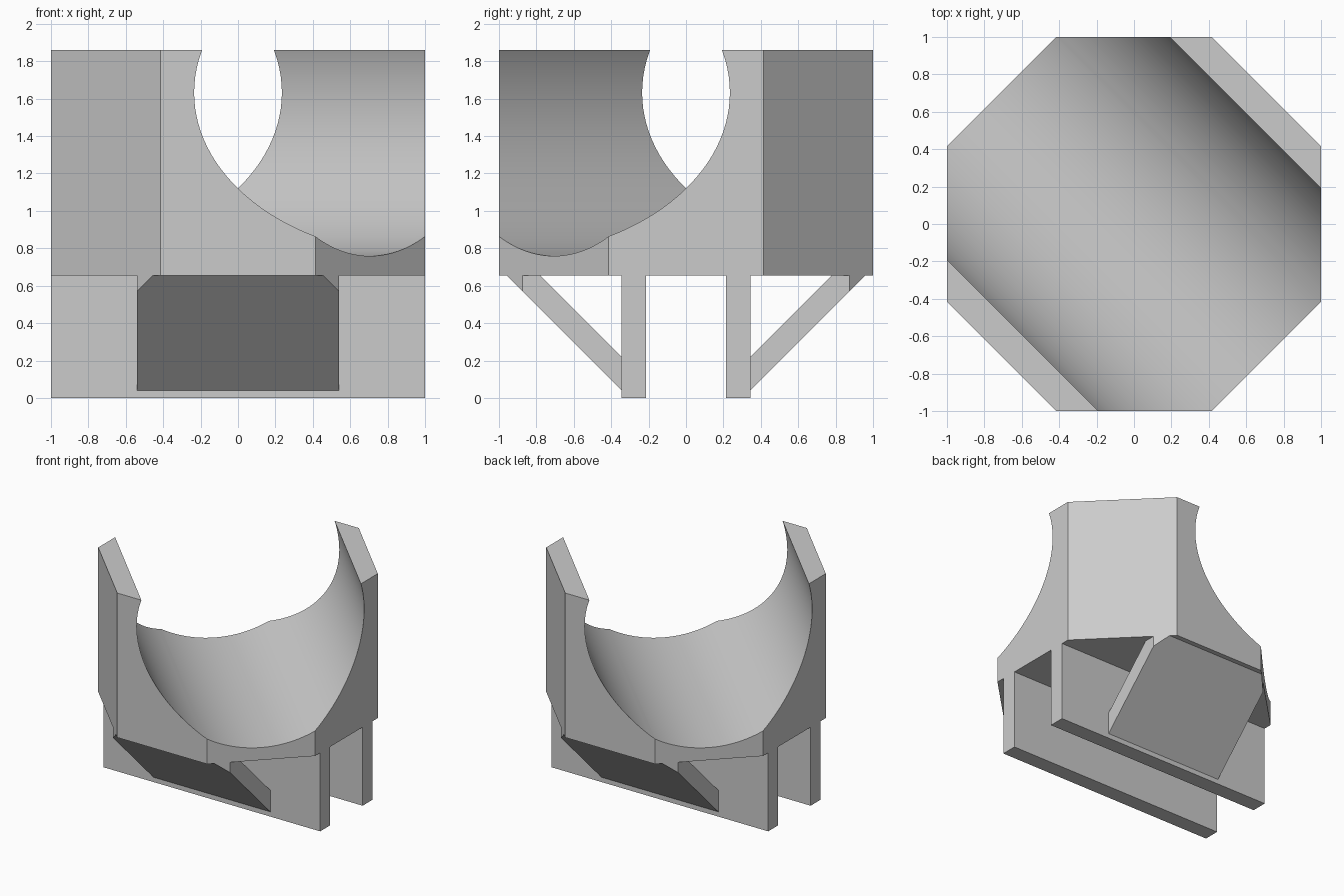
import bpy, bmesh, math
from mathutils import Vector

if "Cube" in bpy.data.objects:
    bpy.data.objects.remove(bpy.data.objects["Cube"])

BASE_Z, TOP_Z = 0.655, 1.86
LEG_IN, LEG_OUT = 0.215, 0.345

grey = bpy.data.materials.new("light_grey")
grey.use_nodes = True
colour = (0.6, 0.6, 0.6, 1)
grey.diffuse_color = colour
grey.node_tree.nodes["Principled BSDF"].inputs["Base Color"].default_value = colour


def prism_along_x(name, profile, half):
    """Extrude a (y, z) profile between -half and +half in x."""
    bm = bmesh.new()
    face = bm.faces.new([bm.verts.new((-half, y, z)) for y, z in profile])
    ext = bmesh.ops.extrude_face_region(bm, geom=[face])["geom"]
    moved = [v for v in ext if isinstance(v, bmesh.types.BMVert)]
    bmesh.ops.translate(bm, verts=moved, vec=(2 * half, 0, 0))
    bmesh.ops.recalc_face_normals(bm, faces=bm.faces)
    return finish(name, bm)


def finish(name, bm):
    mesh = bpy.data.meshes.new(name)
    bm.to_mesh(mesh)
    bm.free()
    mesh.materials.append(grey)
    obj = bpy.data.objects.new(name, mesh)
    bpy.context.collection.objects.link(obj)
    return obj


def trim_to_octagon(obj):
    """Cut away whatever lies beyond the diagonal sides of the body."""
    bm = bmesh.new()
    bm.from_mesh(obj.data)
    for sx in (-1, 1):
        for sy in (-1, 1):
            n = Vector((sx, sy, 0)).normalized()
            cut = bmesh.ops.bisect_plane(bm, geom=bm.verts[:] + bm.edges[:] + bm.faces[:],
                                         plane_co=n, plane_no=n, clear_outer=True)
            edges = [e for e in cut["geom_cut"] if isinstance(e, bmesh.types.BMEdge)]
            if edges:
                bmesh.ops.holes_fill(bm, edges=edges)
    bmesh.ops.recalc_face_normals(bm, faces=bm.faces)
    bm.to_mesh(obj.data)
    bm.free()


# Octagonal cradle body
bpy.ops.mesh.primitive_cylinder_add(
    vertices=8, radius=1 / math.cos(math.pi / 8), depth=TOP_Z - BASE_Z,
    location=(0, 0, (TOP_Z + BASE_Z) / 2), rotation=(0, 0, math.pi / 8))
body = bpy.context.object
body.name = "cradle_body"
body.data.materials.append(grey)

# Round trough running diagonally across the body
bpy.ops.mesh.primitive_cylinder_add(
    vertices=128, radius=0.873, depth=4, location=(0, 0, 1.632),
    rotation=(math.pi / 2, 0, math.pi / 4))
cutter = bpy.context.object
cutter.name = "trough_cutter"
cutter.data.materials.append(grey)
cutter.hide_render = True

trough = body.modifiers.new("trough", "BOOLEAN")
trough.operation = "DIFFERENCE"
trough.solver = "EXACT"
trough.object = cutter
bpy.ops.object.select_all(action="DESELECT")
body.select_set(True)
bpy.context.view_layer.objects.active = body
bpy.ops.object.modifier_apply(modifier=trough.name)
bpy.data.objects.remove(cutter)
bpy.ops.object.shade_smooth_by_angle(angle=math.radians(25))

# Two upright plates below, each with a sloping brace
for name, s in (("front", -1), ("back", 1)):
    prism_along_x(name + "_leg", [(s * LEG_IN, 0), (s * LEG_OUT, 0),
                                  (s * LEG_OUT, BASE_Z), (s * LEG_IN, BASE_Z)], 1)
    low, high = 0.04, 0.22
    brace = prism_along_x(name + "_brace", [
        (s * LEG_OUT, low), (s * (LEG_OUT + BASE_Z - low), BASE_Z),
        (s * (LEG_OUT + BASE_Z - high), BASE_Z), (s * LEG_OUT, high)], 0.54)
    trim_to_octagon(brace)
